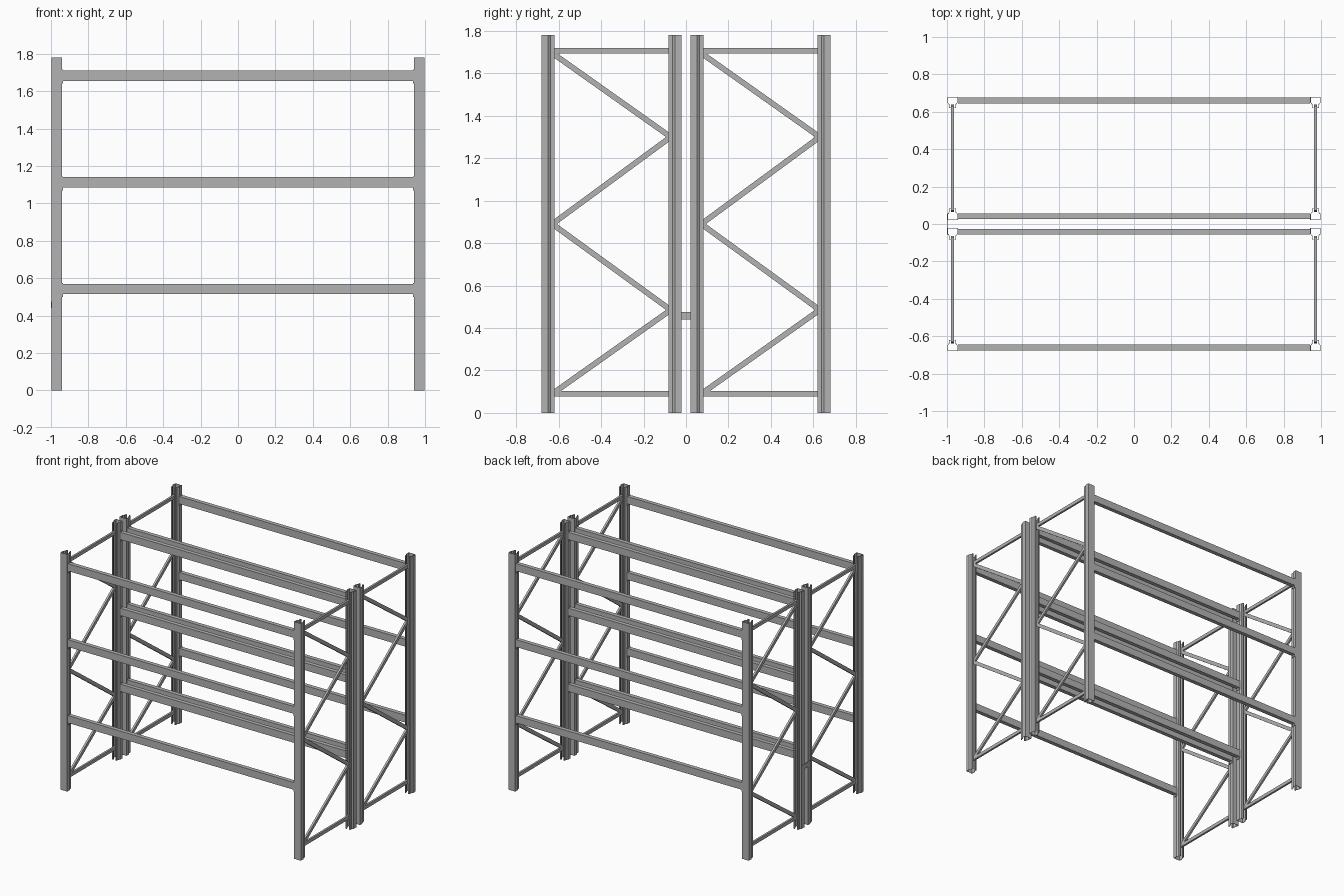
import bpy, bmesh
from mathutils import Vector, Matrix

cube = bpy.data.objects.get("Cube")
if cube:
    bpy.data.objects.remove(cube, do_unlink=True)

steel = bpy.data.materials.new("grey_steel")
steel.use_nodes = True
GREY = (0.45, 0.45, 0.45, 1)
steel.diffuse_color = GREY
steel.node_tree.nodes["Principled BSDF"].inputs["Base Color"].default_value = GREY

HEIGHT = 1.78
POST_X = 0.97       # centre of each end frame
OUTER, INNER = 0.68, 0.022   # post web planes
DEPTH = 0.06


def finish(name, bm):
    mesh = bpy.data.meshes.new(name)
    bm.to_mesh(mesh)
    bm.free()
    mesh.materials.append(steel)
    obj = bpy.data.objects.new(name, mesh)
    bpy.context.collection.objects.link(obj)
    return obj


def box(name, low, high):
    low, high = Vector(low), Vector(high)
    bm = bmesh.new()
    bmesh.ops.create_cube(bm, size=1, matrix=Matrix.Translation((low + high) / 2)
                          @ Matrix.Diagonal((*(high - low), 1)))
    return finish(name, bm)


def post(name, x, web_y, inward):
    # folded sheet upright: wide web, stepped flanges, open on the inner side
    half = [(0.0265, 0.0015), (0.0265, 0.03), (0.017, 0.042), (0.017, DEPTH - 0.0015)]
    lip = [(0.009, DEPTH - 0.0015)]
    side = half + lip
    path = [(-u, v) for u, v in reversed(side)] + side
    bm = bmesh.new()
    verts = [bm.verts.new((x + u, web_y + inward * v, 0)) for u, v in path]
    edges = [bm.edges.new(pair) for pair in zip(verts, verts[1:])]
    grown = bmesh.ops.extrude_edge_only(bm, edges=edges)["geom"]
    top = [g for g in grown if isinstance(g, bmesh.types.BMVert)]
    bmesh.ops.translate(bm, verts=top, vec=(0, 0, HEIGHT))
    obj = finish(name, bm)
    sheet = obj.modifiers.new("sheet", "SOLIDIFY")
    sheet.thickness = 0.003
    sheet.offset = 0
    sheet.use_even_offset = True


def brace(name, x, start, end):
    # flat bar in the plane of the end frame
    a, b = Vector((x, *start)), Vector((x, *end))
    along = b - a
    bm = bmesh.new()
    rot = Vector((0, 1, 0)).rotation_difference(along).to_matrix().to_4x4()
    bmesh.ops.create_cube(bm, size=1, matrix=Matrix.Translation((a + b) / 2) @ rot
                          @ Matrix.Diagonal((0.015, along.length, 0.026, 1)))
    finish(name, bm)


# each bay: front web, back web
bays = {"front": (-OUTER, -INNER), "back": (INNER, OUTER)}
zigzag = [1.695, 1.30, 0.89, 0.485, 0.09]

for bay, (y0, y1) in bays.items():
    for side, sx in (("right", -1), ("left", 1)):
        x = sx * POST_X
        tag = f"{bay}_{side}"
        post(f"{tag}_near_post", x, y0, 1)
        post(f"{tag}_far_post", x, y1, -1)

        # horizontal and zigzag bracing
        a, b = y0 + DEPTH - 0.01, y1 - DEPTH + 0.01
        for label, z in (("top", 1.707), ("bottom", 0.09)):
            brace(f"{tag}_{label}_strut", x, (a, z), (b, z))
        for i in range(4):
            ends = (a, b) if i % 2 == 0 else (b, a)
            brace(f"{tag}_diagonal_{i + 1}", x,
                  (ends[0], zigzag[i]), (ends[1], zigzag[i + 1]))

    # load beams with their end connectors
    for row, web, inward in (("near", y0, 1), ("far", y1, -1)):
        ya, yb = sorted((web + inward * 0.004, web + inward * 0.035))
        for level, z in enumerate((0.515, 1.085, 1.655), 1):
            box(f"{bay}_{row}_beam_{level}", (-0.942, ya, z), (0.942, yb, z + 0.055))
            for side, sx in (("right", -1), ("left", 1)):
                xa, xb = sorted((sx * 0.936, sx * 0.942))
                box(f"{bay}_{row}_connector_{level}_{side}",
                    (xa, ya, z - 0.015), (xb, yb, z + 0.06))

# row spacer plate joining the two bays on one end
box("row_spacer", (-1.0, -0.056, 0.44), (-0.997, 0.056, 0.475))
